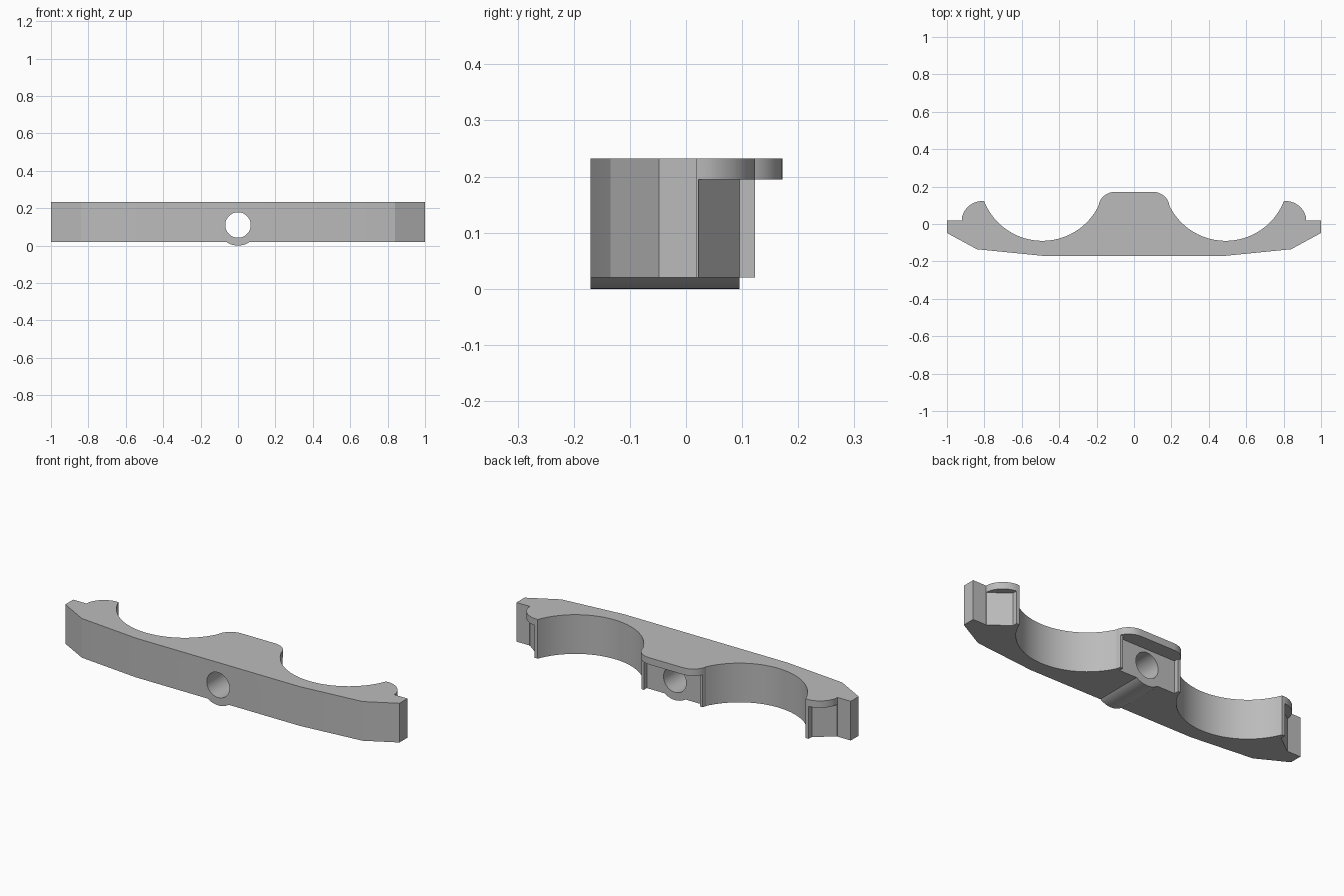
import bpy, bmesh
from math import sin, cos, radians
from mathutils import Vector

cube = bpy.data.objects.get("Cube")
if cube:
    bpy.data.objects.remove(cube, do_unlink=True)

grey = bpy.data.materials.new("plain_grey")
grey.use_nodes = True
grey.diffuse_color = (0.5, 0.5, 0.5, 1)
grey.node_tree.nodes["Principled BSDF"].inputs["Base Color"].default_value = (0.5, 0.5, 0.5, 1)


def arc(cx, cy, rx, ry, start, end, steps):
    angles = [radians(start + (end - start) * i / steps) for i in range(steps + 1)]
    return [(cx + rx * cos(a), cy + ry * sin(a)) for a in angles]


def prism(name, outline, low, high, along_y=False):
    """Extrude an outline along z, or along y when it lies in the xz plane."""
    bm = bmesh.new()
    place = (lambda p: (p[0], low, p[1])) if along_y else (lambda p: (p[0], p[1], low))
    face = bm.faces.new([bm.verts.new(place(p)) for p in outline])
    grown = bmesh.ops.extrude_face_region(bm, geom=[face])["geom"]
    move = Vector((0, high - low, 0)) if along_y else Vector((0, 0, high - low))
    bmesh.ops.translate(bm, verts=[v for v in grown if isinstance(v, bmesh.types.BMVert)], vec=move)
    bmesh.ops.recalc_face_normals(bm, faces=bm.faces)
    mesh = bpy.data.meshes.new(name)
    bm.to_mesh(mesh)
    bm.free()
    mesh.materials.append(grey)
    obj = bpy.data.objects.new(name, mesh)
    bpy.context.collection.objects.link(obj)
    return obj


def combine(target, tool, operation):
    mod = target.modifiers.new(operation.lower(), "BOOLEAN")
    mod.operation, mod.solver, mod.object = operation, "EXACT", tool
    bpy.context.view_layer.objects.active = target
    bpy.ops.object.modifier_apply(modifier=mod.name)
    bpy.data.objects.remove(tool, do_unlink=True)


# Bracket body: angled front, end lobes, two round scoops and a central boss
half = [(0.49, -0.17), (0.84, -0.135), (1, -0.048), (1, 0.02), (0.92, 0.02)]
half += arc(0.81, 0.01, 0.113, 0.113, 15, 85, 8)
half += arc(0.49, 0.245, 0.335, 0.335, -21.5, -154, 32)
half += arc(0.1, 0.088, 0.09, 0.084, 12, 90, 10)
mirrored = [(-x, y) for x, y in reversed(half)]
body = prism("bracket_body", half + mirrored, 0.02, 0.232)

# Rounded bulge under the bolt hole
bulge = arc(0, 0.11, 0.11, 0.11, 225, 315, 16)
combine(body, prism("bolt_bulge", bulge, -0.17, 0.11, True), "UNION")

# Undercut below the boss lip, leaving a thin rib at each side
boss = [(0.25, 0.12), (0.168, 0.12), (0.168, 0.095)]
boss += [(-x, y) for x, y in reversed(boss)]
boss += [(-0.25, 0.3), (0.25, 0.3)]
combine(body, prism("boss_undercut", boss, -0.1, 0.195), "DIFFERENCE")

# Undercuts below the end lobes
lobe = [(0.82, 0.2), (0.82, 0.095), (0.919, 0.021), (0.96, 0.1), (0.96, 0.2)]
for side in (1, -1):
    cutter = prism("lobe_undercut", [(side * x, y) for x, y in lobe], -0.1, 0.195)
    combine(body, cutter, "DIFFERENCE")

# Bolt hole from front to back
hole = arc(0, 0.11, 0.068, 0.068, 0, 360, 48)[:-1]
combine(body, prism("bolt_hole", hole, -0.4, 0.4, True), "DIFFERENCE")

bpy.ops.object.select_all(action="DESELECT")
body.select_set(True)
bpy.context.view_layer.objects.active = body
bpy.ops.object.shade_smooth_by_angle(angle=radians(20))
